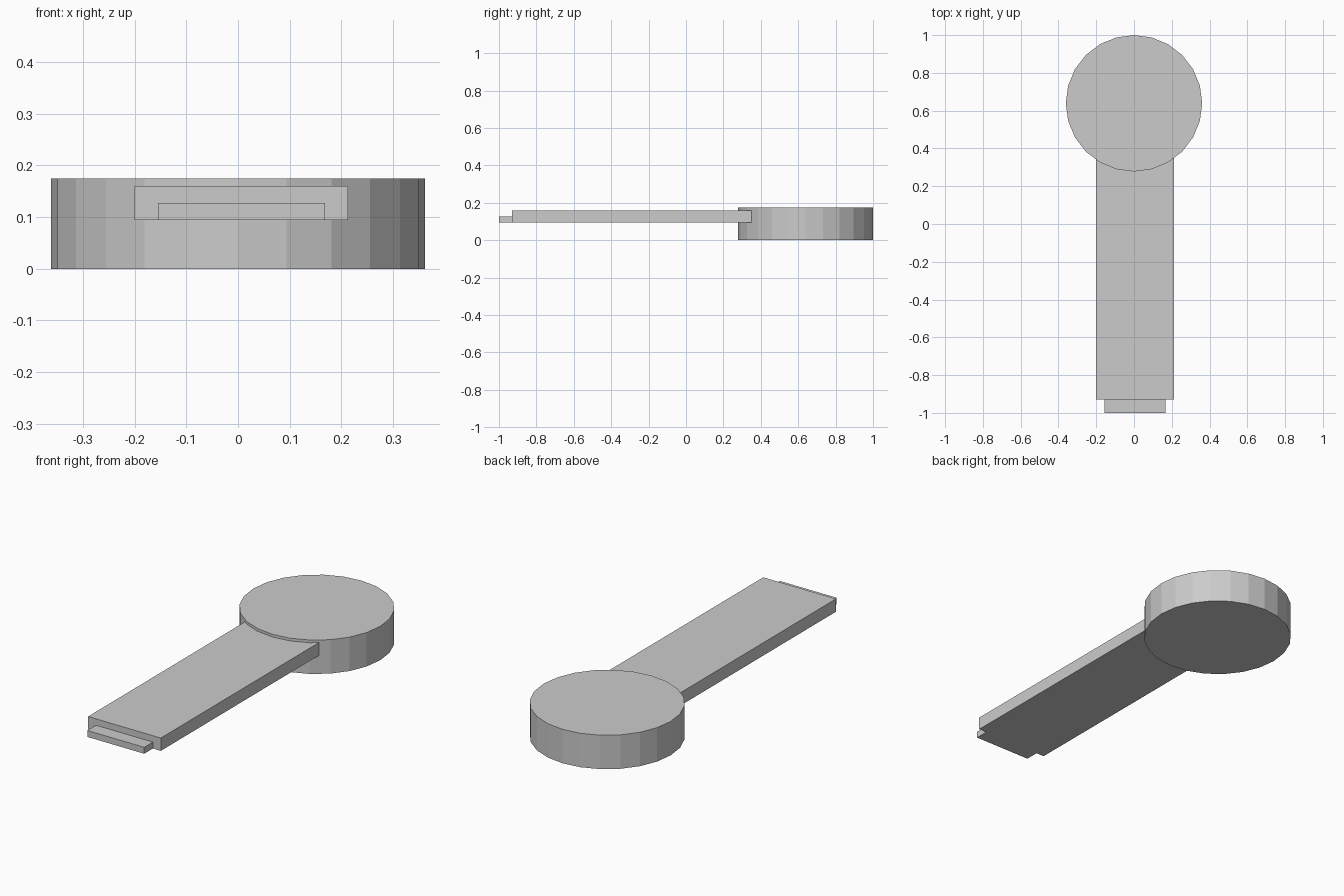
import bpy
from mathutils import Matrix, Vector

cube = bpy.data.objects.get("Cube")
if cube:
    bpy.data.objects.remove(cube, do_unlink=True)

# One plain grey for every part
grey = bpy.data.materials.new("plain grey")
grey.use_nodes = True
colour = (0.6, 0.6, 0.6, 1)
grey.diffuse_color = colour
grey.node_tree.nodes["Principled BSDF"].inputs["Base Color"].default_value = colour


def finish(name):
    obj = bpy.context.object
    obj.name = name
    obj.data.name = name
    obj.data.materials.append(grey)
    return obj


def box(name, low, high):
    low, high = Vector(low), Vector(high)
    bpy.ops.mesh.primitive_cube_add(size=1, location=(low + high) / 2)
    obj = finish(name)
    obj.data.transform(Matrix.Diagonal((*(high - low), 1)))
    return obj


# Round head
bpy.ops.mesh.primitive_cylinder_add(vertices=24, radius=0.361, depth=0.174,
                                    location=(0, 0.639, 0.087))
finish("round_head")

# Flat arm running into the head, and the thin tab at its tip
box("flat_arm", (-0.2, -0.93, 0.094), (0.213, 0.4, 0.16))
box("end_tab", (-0.155, -1, 0.094), (0.168, -0.93, 0.127))
